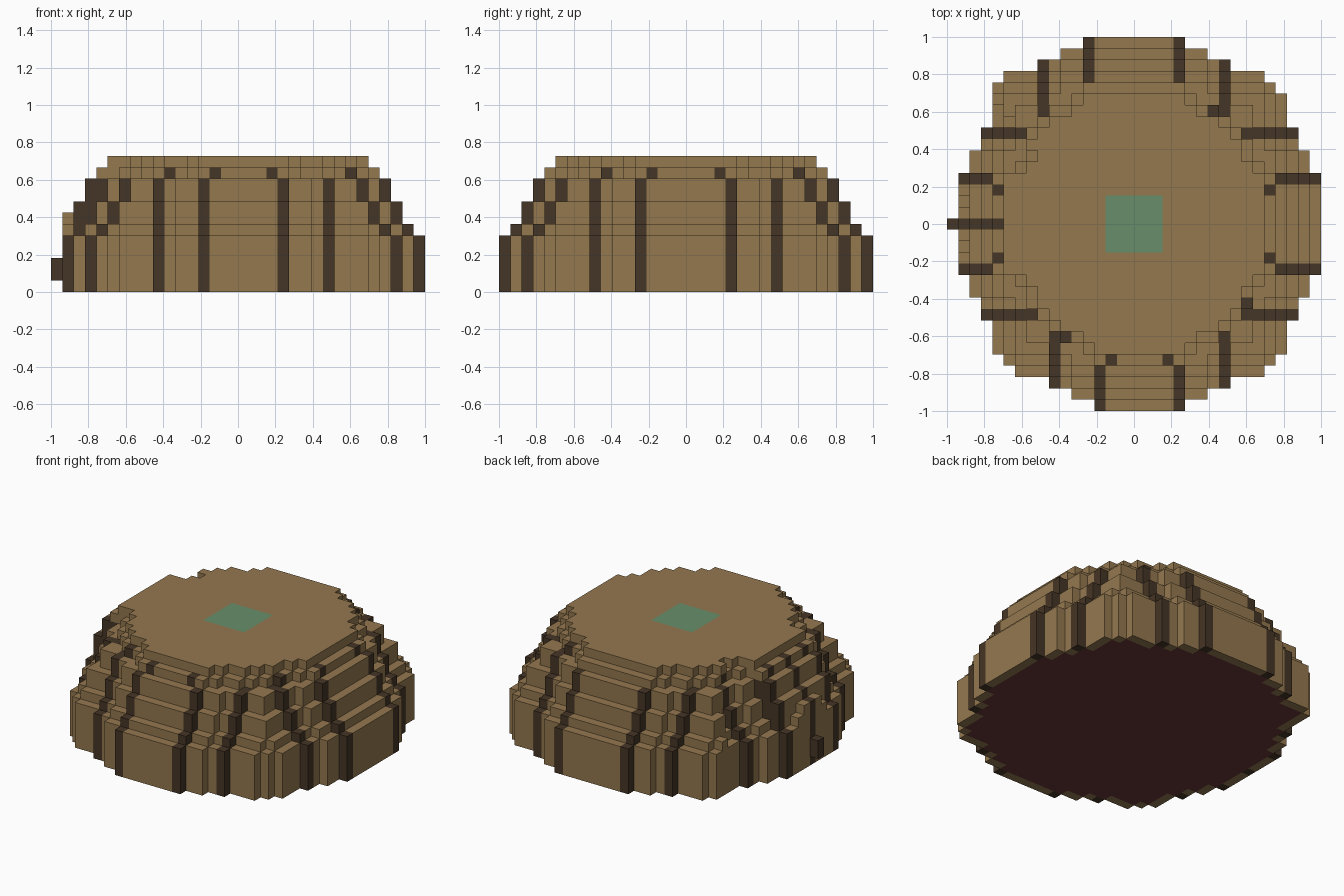
import bpy, bmesh

if "Cube" in bpy.data.objects:
    bpy.data.objects.remove(bpy.data.objects["Cube"], do_unlink=True)

U = 2 / 33  # edge of one block


def material(name, rgb):
    m = bpy.data.materials.new(name)
    m.use_nodes = True
    m.diffuse_color = (*rgb, 1)
    m.node_tree.nodes["Principled BSDF"].inputs["Base Color"].default_value = (*rgb, 1)
    return m


MATS = [material("tan", (0.296, 0.188, 0.078)),
        material("dark_brown", (0.06, 0.036, 0.019)),
        material("green", (0.138, 0.275, 0.147)),
        material("red_brown", (0.14, 0.038, 0.038))]
TAN, DARK, GREEN, RED = range(4)
SIDES = ((1, 0), (-1, 0), (0, 1), (0, -1))


# Stepped disc outlines: half width of each row, counted from the middle row
def shrink(p):
    ext = p + [0]
    return [min(ext[max(i - 1, 0)], ext[i] - 1, ext[i + 1]) for i in range(len(p) - 1)]


def grow(p):
    ext = p + [0, 0]
    return [max(ext[max(i - 1, 0)], ext[i] + 1 if i < len(p) else 0, ext[i + 1])
            for i in range(len(p) + 1)]


base = [16] * 5 + [15, 15, 14, 14, 13, 13, 13, 12, 11, 8, 6, 4]
roof = [11] * 5 + [10, 9, 9, 8, 7, 5, 4]
second = shrink(base)
third = shrink(second)
outlines = [base, second, third, shrink(third), grow(roof), roof]
heights = [0, 5, 6, 8, 10, 11, 12]
names = ["base_wall", "lower_ledge", "lower_tier", "upper_tier", "studded_band", "flat_roof"]
studs = {(-2, -12), (3, -12), (7, 10), (-9, 7), (-12, 3), (-12, -3),
         (12, 3), (12, -3), (10, -7), (-6, -10), (-12, 0)}


def cells(k):
    """Blocks of one tier; the left flank is drawn in by one block."""
    found = set()
    p = outlines[k]
    for y in range(1 - len(p), len(p)):
        w = p[abs(y)]
        kept = y >= 12 - k or (k >= 2 and abs(y) <= 4)
        found.update((x, y) for x in range(-w if kept else 1 - w, w + 1))
    return found


def is_dark(k, x, y):
    """Vertical ribs on the walls, single studs on the band."""
    if k == 4:
        return (x, y) in studs
    if k == 5:
        return False
    if abs(x) > abs(y):
        return abs(y) in (4, 8) or (x < 0 and y == 0)
    return x in ((4, 8, -3, -7) if y < 0 else (4, 8, -4, -8))


def build(name, here, z0, z1, above, colour, bottom=False):
    """One slab of blocks, with only its outer faces."""
    bm = bmesh.new()

    def quad(points, mat):
        f = bm.faces.new([bm.verts.new([c * U for c in p]) for p in points])
        f.material_index = mat

    h = 0.5
    for x, y in sorted(here):
        c = colour(x, y)
        ring = [(x - h, y - h), (x + h, y - h), (x + h, y + h), (x - h, y + h)]
        if (x, y) not in above:
            patch = z1 == heights[-1] and max(abs(x), abs(y)) <= 2
            quad([(a, b, z1) for a, b in ring], GREEN if patch else c)
        if bottom:
            rim = any((x + dx, y + dy) not in here for dx, dy in SIDES)
            quad([(a, b, z0) for a, b in reversed(ring)], c if rim else RED)
        for dx, dy in SIDES:
            if (x + dx, y + dy) not in here:
                ax, ay = x + h * dx + h * dy, y + h * dy - h * dx
                bx, by = x + h * dx - h * dy, y + h * dy + h * dx
                quad([(ax, ay, z0), (bx, by, z0), (bx, by, z1), (ax, ay, z1)], c)
    bmesh.ops.remove_doubles(bm, verts=bm.verts, dist=U / 50)
    bmesh.ops.dissolve_limit(bm, angle_limit=0.01, verts=bm.verts, edges=bm.edges,
                             delimit={"MATERIAL"})
    mesh = bpy.data.meshes.new(name)
    bm.to_mesh(mesh)
    bm.free()
    for m in MATS:
        mesh.materials.append(m)
    bpy.context.collection.objects.link(bpy.data.objects.new(name, mesh))


# Stacked tiers
tiers = [cells(k) for k in range(6)] + [set()]
for k, name in enumerate(names):
    build(name, tiers[k], heights[k], heights[k + 1], tiers[k + 1],
          lambda x, y: DARK if is_dark(k, x, y) else TAN, bottom=(k == 0))


# Stepped door arch and handle on the left flank
def middle(x, y):
    return DARK if y == 0 else TAN


arch_low = {(-15, y) for y in range(-2, 3)}
arch_top = {(-15, y) for y in range(-1, 2)}
build("door_arch_lower", arch_low, 5, 6, arch_top, middle)
build("door_arch_upper", arch_top, 6, 7, set(), middle)
build("door_handle", {(-16, 0)}, 1, 3, set(), middle, bottom=True)
